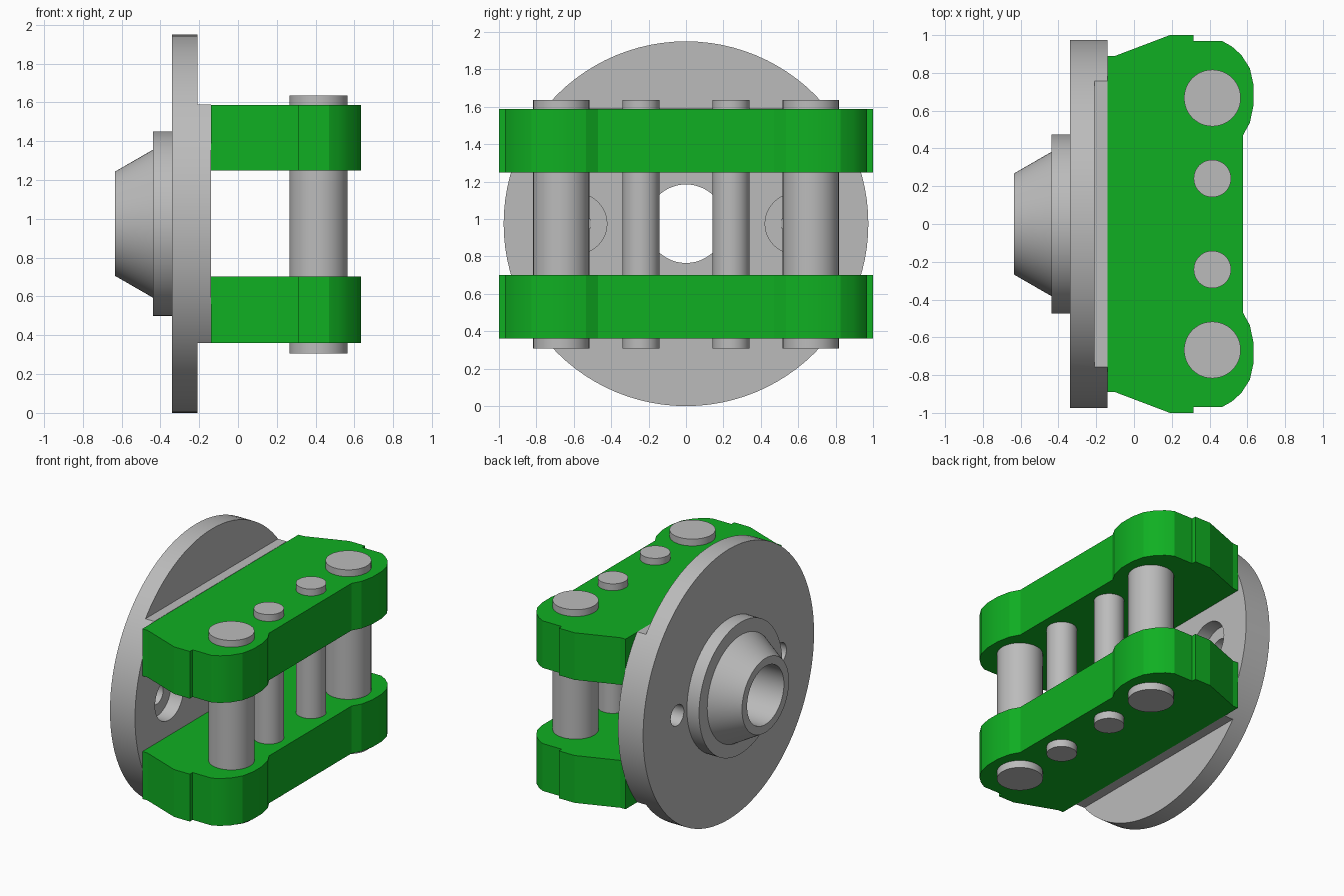
import bpy, bmesh, math
from mathutils import Matrix, Vector

if "Cube" in bpy.data.objects:
    bpy.data.objects.remove(bpy.data.objects["Cube"])

CZ = 0.975  # height of the flange axis


def paint(name, rgb):
    mat = bpy.data.materials.new(name)
    mat.diffuse_color = (*rgb, 1)
    mat.use_nodes = True
    mat.node_tree.nodes["Principled BSDF"].inputs["Base Color"].default_value = mat.diffuse_color
    return mat


green = paint("green_paint", (0.005, 0.43, 0.016))
steel = paint("grey_steel", (0.5, 0.5, 0.5))


def finish(name, bm, mat=steel, angle=25):
    bmesh.ops.remove_doubles(bm, verts=bm.verts, dist=1e-5)
    bmesh.ops.recalc_face_normals(bm, faces=bm.faces)
    me = bpy.data.meshes.new(name)
    bm.to_mesh(me)
    bm.free()
    ob = bpy.data.objects.new(name, me)
    bpy.context.collection.objects.link(ob)
    me.materials.append(mat)
    smooth(ob, angle)
    return ob


def smooth(ob, angle=25):
    bpy.ops.object.select_all(action='DESELECT')
    ob.select_set(True)
    bpy.context.view_layer.objects.active = ob
    bpy.ops.object.shade_smooth_by_angle(angle=math.radians(angle))


def cylinder(name, r, length, loc, axis='Z', segs=48):
    bm = bmesh.new()
    rot = Matrix.Rotation(math.pi / 2, 4, 'Y') if axis == 'X' else Matrix()
    bmesh.ops.create_cone(bm, cap_ends=True, segments=segs, radius1=r, radius2=r,
                          depth=length, matrix=Matrix.Translation(loc) @ rot)
    return finish(name, bm)


def box(name, lo, hi):
    bm = bmesh.new()
    lo, hi = Vector(lo), Vector(hi)
    bmesh.ops.create_cube(bm, size=1, matrix=Matrix.Translation((lo + hi) / 2)
                          @ Matrix.Diagonal((*(hi - lo), 1)))
    return finish(name, bm)


def cut(target, cutter):
    cutter.hide_render = True
    mod = target.modifiers.new("cut", 'BOOLEAN')
    mod.operation, mod.solver, mod.object = 'DIFFERENCE', 'EXACT', cutter
    bpy.ops.object.select_all(action='DESELECT')
    bpy.context.view_layer.objects.active = target
    target.select_set(True)
    bpy.ops.object.modifier_apply(modifier=mod.name)
    bpy.data.objects.remove(cutter)


# Flange: lathed disc, hub collar and tapered nose with a through bore (x, radius)
profile = [(-0.14, 0.21), (-0.14, 0.975), (-0.34, 0.975), (-0.34, 0.475),
           (-0.437, 0.475), (-0.437, 0.382), (-0.635, 0.268), (-0.635, 0.21)]
bm = bmesh.new()
vs = [bm.verts.new((x, 0, CZ + r)) for x, r in profile]
es = [bm.edges.new((vs[i], vs[(i + 1) % len(vs)])) for i in range(len(vs))]
bmesh.ops.spin(bm, geom=vs + es, cent=(0, 0, CZ), axis=(1, 0, 0),
               angle=2 * math.pi, steps=96)
flange = finish("flange", bm)

# Steps above and below the raised band, then counterbored bolt holes
cut(flange, box("upper_step_cutter", (-0.21, -1.2, 1.59), (0.1, 1.2, 2.2)))
cut(flange, box("lower_step_cutter", (-0.21, -1.2, -0.3), (0.1, 1.2, 0.36)))
for s in (-1, 1):
    cut(flange, cylinder("counterbore_cutter", 0.162, 0.2, (-0.14, s * 0.585, CZ), 'X'))
    cut(flange, cylinder("bolt_hole_cutter", 0.075, 0.6, (-0.25, s * 0.585, CZ), 'X'))
smooth(flange)

# Green jaw plates: half outline mirrored across y = 0 and extruded
half = [(-0.14, 0.89), (-0.10, 0.89), (0.19, 1.0), (0.315, 1.0), (0.315, 0.968),
        (0.468, 0.968), (0.518, 0.94), (0.568, 0.895), (0.613, 0.825), (0.633, 0.735),
        (0.633, 0.63), (0.613, 0.535), (0.577, 0.47)]
outline = half + [(x, -y) for x, y in reversed(half)]
for name, z0, z1 in (("lower_plate", 0.36, 0.702), ("upper_plate", 1.248, 1.588)):
    bm = bmesh.new()
    face = bm.faces.new([bm.verts.new((x, y, z0)) for x, y in outline])
    ext = bmesh.ops.extrude_face_region(bm, geom=[face])
    bmesh.ops.translate(bm, vec=(0, 0, z1 - z0),
                        verts=[v for v in ext["geom"] if isinstance(v, bmesh.types.BMVert)])
    finish(name, bm, green, 17)

# Pins through both plates
for s, side in ((-1, "front"), (1, "back")):
    cylinder(side + "_large_pin", 0.15, 1.33, (0.415, s * 0.667, CZ - 0.003))
    cylinder(side + "_small_pin", 0.099, 1.33, (0.415, s * 0.241, CZ - 0.003))
